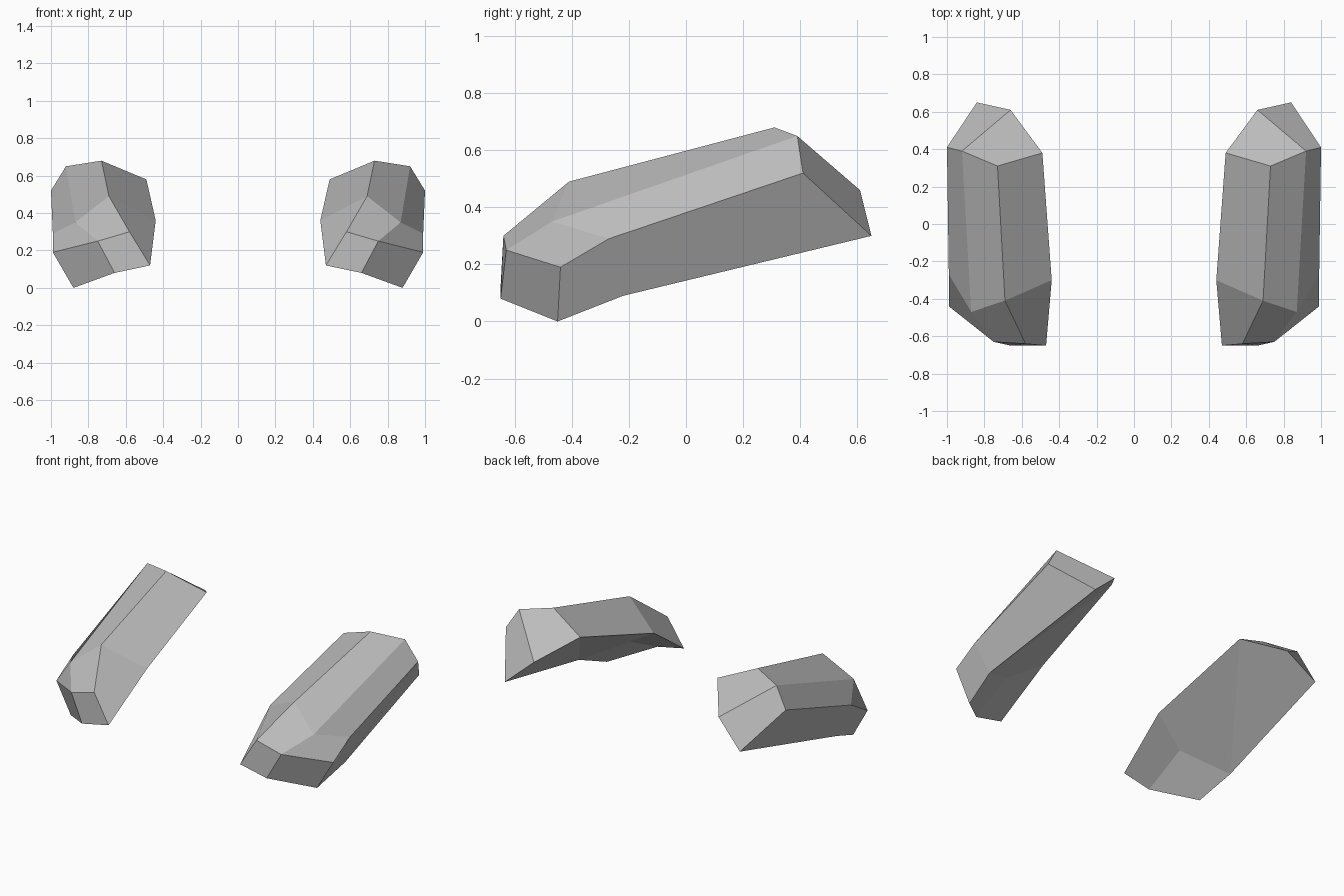
import bpy
import bmesh

# Remove the default cube only
cube = bpy.data.objects.get("Cube")
if cube:
    bpy.data.objects.remove(cube, do_unlink=True)


def make_material(name, value):
    material = bpy.data.materials.new(name)
    material.use_nodes = True
    color = (value, value, value, 1.0)
    material.diffuse_color = color
    material.node_tree.nodes["Principled BSDF"].inputs["Base Color"].default_value = color
    return material


grey = make_material("plain grey", 0.5)

# Corner points of the left shell, grouped by cross-section
corners = {
    # blunt front end
    "front_top_inner": (0.58, -0.64, 0.30),
    "front_top_outer": (0.75, -0.63, 0.25),
    "front_side": (0.99, -0.44, 0.19),
    "front_low_inner": (0.47, -0.65, 0.12),
    "front_low_middle": (0.66, -0.65, 0.08),
    "front_low_outer": (0.88, -0.45, 0.00),
    # bend behind the front end
    "bend_inner": (0.44, -0.30, 0.36),
    "bend_top": (0.69, -0.41, 0.49),
    "bend_top_outer": (0.87, -0.47, 0.35),
    "bend_side": (0.99, -0.27, 0.29),
    "bend_low_outer": (0.92, -0.22, 0.09),
    "bend_hollow": (0.66, -0.37, 0.22),
    # raised rear end
    "rear_inner": (0.49, 0.38, 0.58),
    "rear_top": (0.73, 0.31, 0.68),
    "rear_top_outer": (0.92, 0.39, 0.65),
    "rear_side": (1.00, 0.41, 0.52),
    # rear tip
    "tip_inner": (0.66, 0.61, 0.46),
    "tip_outer": (0.84, 0.65, 0.30),
}

panels = [
    # long top strips and front slopes
    "rear_top rear_top_outer bend_top_outer bend_top",
    "rear_top_outer rear_side bend_side bend_top_outer",
    "rear_inner rear_top bend_top bend_inner",
    "bend_top bend_top_outer front_top_outer front_top_inner",
    "bend_top_outer bend_side front_side front_top_outer",
    "bend_inner bend_top front_top_inner front_low_inner",
    # front end
    "front_top_inner front_top_outer front_low_middle front_low_inner",
    "front_top_outer front_side front_low_outer front_low_middle",
    # outer side
    "rear_side tip_outer bend_low_outer bend_side",
    "bend_side bend_low_outer front_low_outer front_side",
    # rear end
    "rear_top rear_inner tip_inner rear_top_outer",
    "rear_top_outer tip_inner tip_outer rear_side",
    # hollow underside
    "rear_inner bend_low_outer tip_outer tip_inner",
    "rear_inner bend_inner bend_hollow bend_low_outer",
    "bend_inner front_low_inner front_low_middle bend_hollow",
    "bend_hollow front_low_middle front_low_outer bend_low_outer",
]


def build_shell(name, side):
    bm = bmesh.new()
    points = {key: bm.verts.new((side * x, y, z)) for key, (x, y, z) in corners.items()}
    for panel in panels:
        bm.faces.new([points[key] for key in panel.split()])
    bmesh.ops.recalc_face_normals(bm, faces=bm.faces[:])
    mesh = bpy.data.meshes.new(name)
    bm.to_mesh(mesh)
    bm.free()
    mesh.materials.append(grey)
    shell = bpy.data.objects.new(name, mesh)
    bpy.context.collection.objects.link(shell)
    return shell


# Mirrored pair of shells
for label, side in (("left", 1), ("right", -1)):
    build_shell(label + "_shell", side)
